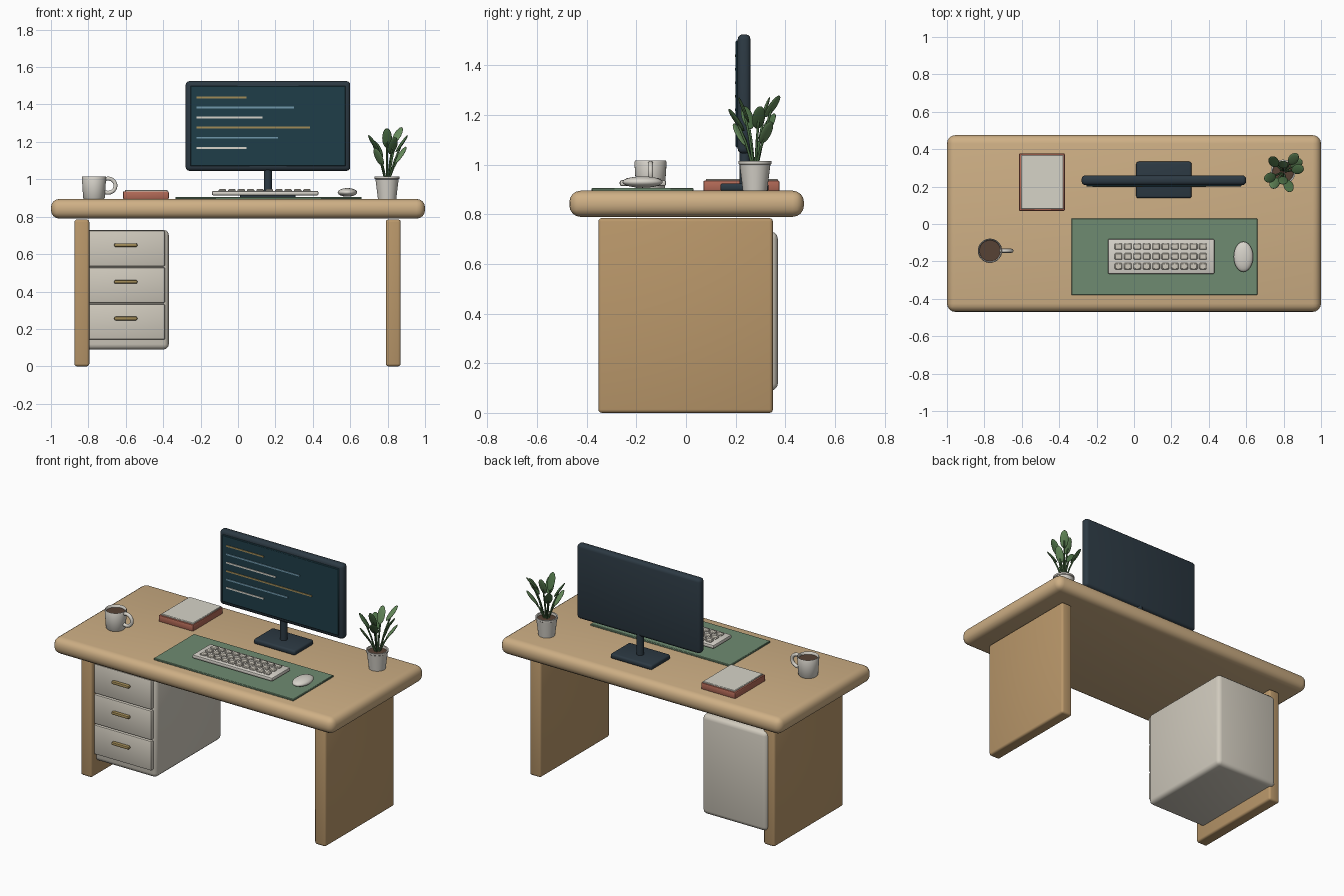
import bpy, bmesh, math
from mathutils import Vector, Matrix

if "Cube" in bpy.data.objects:
    bpy.data.objects.remove(bpy.data.objects["Cube"])


def material(name, hexcode):
    m = bpy.data.materials.new(name)
    rgb = [int(hexcode[i:i + 2], 16) / 255 for i in (0, 2, 4)]
    m.diffuse_color = [c ** 2.2 for c in rgb] + [1]
    m.use_nodes = True
    m.node_tree.nodes["Principled BSDF"].inputs["Base Color"].default_value = m.diffuse_color
    return m


TOP_WOOD = material("light_wood", "CDAE84")
LEG_WOOD = material("wood", "B8966A")
CREAM = material("cream", "CFC9BC")
WHITE = material("off_white", "D6D2C9")
DARK = material("dark_plastic", "303C45")
SCREEN = material("screen_glass", "24404A")
BRASS = material("brass", "A08A58")
BLUE = material("code_blue", "6F96AA")
MAT = material("desk_mat_green", "6E8A70")
RED = material("book_red", "B26A58")
PAPER = material("paper", "D5D2C6")
BROWN = material("brown", "584438")
LEAF = material("leaf_green", "668A5C")
LEAF2 = material("dark_leaf_green", "4E7048")


def finish(obj, mat, angle=40):
    obj.data.materials.append(mat)
    bpy.ops.object.select_all(action='DESELECT')
    obj.select_set(True)
    bpy.context.view_layer.objects.active = obj
    bpy.ops.object.shade_smooth_by_angle(angle=math.radians(angle))
    return obj


def from_bmesh(name, bm, mat, angle=40):
    bmesh.ops.recalc_face_normals(bm, faces=bm.faces)
    me = bpy.data.meshes.new(name)
    bm.to_mesh(me)
    bm.free()
    obj = bpy.data.objects.new(name, me)
    bpy.context.collection.objects.link(obj)
    return finish(obj, mat, angle)


def boxes(name, bounds, mat, bevel=0.0, seg=3):
    """One object made of rounded boxes given as (x0, x1, y0, y1, z0, z1)."""
    bm = bmesh.new()
    for x0, x1, y0, y1, z0, z1 in bounds:
        m = Matrix.Translation(((x0 + x1) / 2, (y0 + y1) / 2, (z0 + z1) / 2)) \
            @ Matrix.Diagonal((x1 - x0, y1 - y0, z1 - z0, 1))
        bmesh.ops.create_cube(bm, size=1, matrix=m)
    if bevel:
        bmesh.ops.bevel(bm, geom=bm.edges[:], offset=bevel, segments=seg,
                        profile=0.5, affect='EDGES', clamp_overlap=True)
    return from_bmesh(name, bm, mat)


def lathe(name, profile, x, y, mat, steps=32):
    """Spin an (r, z) profile around a vertical axis."""
    bm = bmesh.new()
    vs = [bm.verts.new((x + r, y, z)) for r, z in profile]
    es = [bm.edges.new(p) for p in zip(vs, vs[1:])]
    bmesh.ops.spin(bm, geom=vs + es, cent=(x, y, 0), axis=(0, 0, 1),
                   angle=2 * math.pi, steps=steps, use_duplicate=False)
    bmesh.ops.remove_doubles(bm, verts=bm.verts, dist=1e-5)
    return from_bmesh(name, bm, mat)


def ellipsoid(name, matrix, mat, u=24, v=14):
    bm = bmesh.new()
    bmesh.ops.create_uvsphere(bm, u_segments=u, v_segments=v, radius=1, matrix=matrix)
    return from_bmesh(name, bm, mat, 60)


def tube(name, points, radius, mat):
    cu = bpy.data.curves.new(name, 'CURVE')
    cu.dimensions = '3D'
    cu.bevel_depth = radius
    cu.bevel_resolution = 3
    cu.use_fill_caps = True
    sp = cu.splines.new('POLY')
    sp.points.add(len(points) - 1)
    for p, co in zip(sp.points, points):
        p.co = (*co, 1)
    obj = bpy.data.objects.new(name, cu)
    bpy.context.collection.objects.link(obj)
    bpy.ops.object.select_all(action='DESELECT')
    obj.select_set(True)
    bpy.context.view_layer.objects.active = obj
    bpy.ops.object.convert(target='MESH')
    return finish(bpy.context.object, mat, 60)


# Desk top and side panels
boxes("desk_top", [(-1, 1, -0.47, 0.475, 0.79, 0.895)], TOP_WOOD, 0.045, 4)
for side, x in (("left", -0.835), ("right", 0.83)):
    boxes(side + "_leg_panel", [(x - 0.04, x + 0.04, -0.353, 0.35, 0, 0.785)], LEG_WOOD, 0.014)

# Drawer cabinet with three fronts and handles
boxes("drawer_cabinet", [(-0.83, -0.37, -0.305, 0.37, 0.09, 0.73)], CREAM, 0.028)
for i in range(3):
    z = 0.63 - 0.196 * i
    boxes(f"drawer_front_{i + 1}", [(-0.81, -0.39, -0.325, -0.29, z - 0.095, z + 0.095)], CREAM, 0.008, 2)
    boxes(f"drawer_handle_{i + 1}", [(-0.662, -0.538, -0.347, -0.32, z + 0.008, z + 0.028)], BRASS, 0.008, 2)

# Monitor
boxes("monitor_body", [(-0.28, 0.6, 0.208, 0.26, 1.045, 1.525)], DARK, 0.02)
boxes("monitor_screen", [(-0.255, 0.575, 0.2, 0.22, 1.07, 1.5)], SCREEN, 0.004, 1)
for i, (end, m) in enumerate(((0.045, BRASS), (0.3, BLUE), (0.13, WHITE),
                              (0.385, BRASS), (0.215, BLUE), (0.045, WHITE))):
    z = 1.438 - 0.054 * i
    boxes(f"screen_line_{i + 1}", [(-0.222, end, 0.197, 0.203, z - 0.005, z + 0.005)], m)
lathe("monitor_neck", [(0, 0.91), (0.022, 0.91), (0.022, 1.065), (0, 1.065)], 0.16, 0.237, DARK)
boxes("monitor_base", [(0.012, 0.308, 0.138, 0.333, 0.892, 0.925)], DARK, 0.012)

# Desk mat, keyboard, mouse
boxes("desk_mat", [(-0.335, 0.66, -0.38, 0.03, 0.893, 0.906)], MAT, 0.003, 1)
boxes("keyboard_base", [(-0.14, 0.43, -0.267, -0.08, 0.914, 0.938)], WHITE, 0.008, 2)
keys = []
for c in range(10):
    for r in range(3):
        x, y = -0.083 + 0.0502 * c, -0.12 - 0.053 * r
        keys.append((x - 0.02, x + 0.02, y - 0.017, y + 0.017, 0.934, 0.947))
boxes("keyboard_keys", keys, CREAM, 0.004, 1)
ellipsoid("mouse", Matrix.Translation((0.585, -0.175, 0.93)) @ Matrix.Diagonal((0.052, 0.081, 0.023, 1)), WHITE)

# Mug with coffee
MX, MY = -0.77, -0.143
lathe("mug_body", [(0, 0.895), (0.054, 0.895), (0.058, 0.9), (0.065, 1.01), (0.062, 1.016),
                   (0.057, 1.01), (0.051, 0.91), (0, 0.91)], MX, MY, WHITE)
lathe("coffee", [(0, 0.99), (0.0565, 1.0), (0, 1.0)], MX, MY, BROWN)
arc = [math.radians(-120 + 240 * i / 16) for i in range(17)]
tube("mug_handle", [(-0.695 + 0.04 * math.cos(a), MY, 0.966 + 0.038 * math.sin(a)) for a in arc], 0.011, WHITE)

# Book
boxes("book_cover", [(-0.615, -0.37, 0.07, 0.377, 0.894, 0.936)], RED, 0.006, 2)
boxes("book_page", [(-0.605, -0.376, 0.08, 0.37, 0.93, 0.943)], PAPER, 0.003, 1)

# Potted plant
PX, PY = 0.797, 0.278
lathe("plant_pot", [(0, 0.895), (0.049, 0.895), (0.062, 1.0), (0.066, 1.003), (0.066, 1.014),
                    (0.058, 1.014), (0.054, 0.985), (0, 0.985)], PX, PY, WHITE)
lathe("soil", [(0, 0.985), (0.056, 1.0), (0, 1.006)], PX, PY, BROWN)
leaves = [(-0.07, -0.03, 1.19), (-0.045, -0.06, 1.12), (0.0, -0.045, 1.22), (0.055, 0.07, 1.235),
          (0.078, 0.015, 1.19), (0.072, 0.045, 1.13), (-0.05, 0.055, 1.16), (0.0, 0.04, 1.22),
          (0.03, -0.075, 1.18)]
for i, (dx, dy, z) in enumerate(leaves):
    root = Vector((PX + dx * 0.15, PY + dy * 0.15, 1.0))
    centre = Vector((PX + dx, PY + dy, z))
    d = Vector((dx, dy, 0.11)).normalized()
    t = Vector((-dy, dx, 0)).normalized()
    n = t.cross(d)
    rot = Matrix((t, n, d)).transposed().to_4x4()
    ellipsoid(f"leaf_{i + 1}", Matrix.Translation(centre) @ rot @ Matrix.Diagonal((0.026, 0.007, 0.056, 1)),
              LEAF if i % 2 else LEAF2, 16, 10)
    tube(f"stem_{i + 1}", [root, root.lerp(centre, 0.5) + Vector((-dx, -dy, 0)) * 0.08, centre], 0.005, LEAF2)
